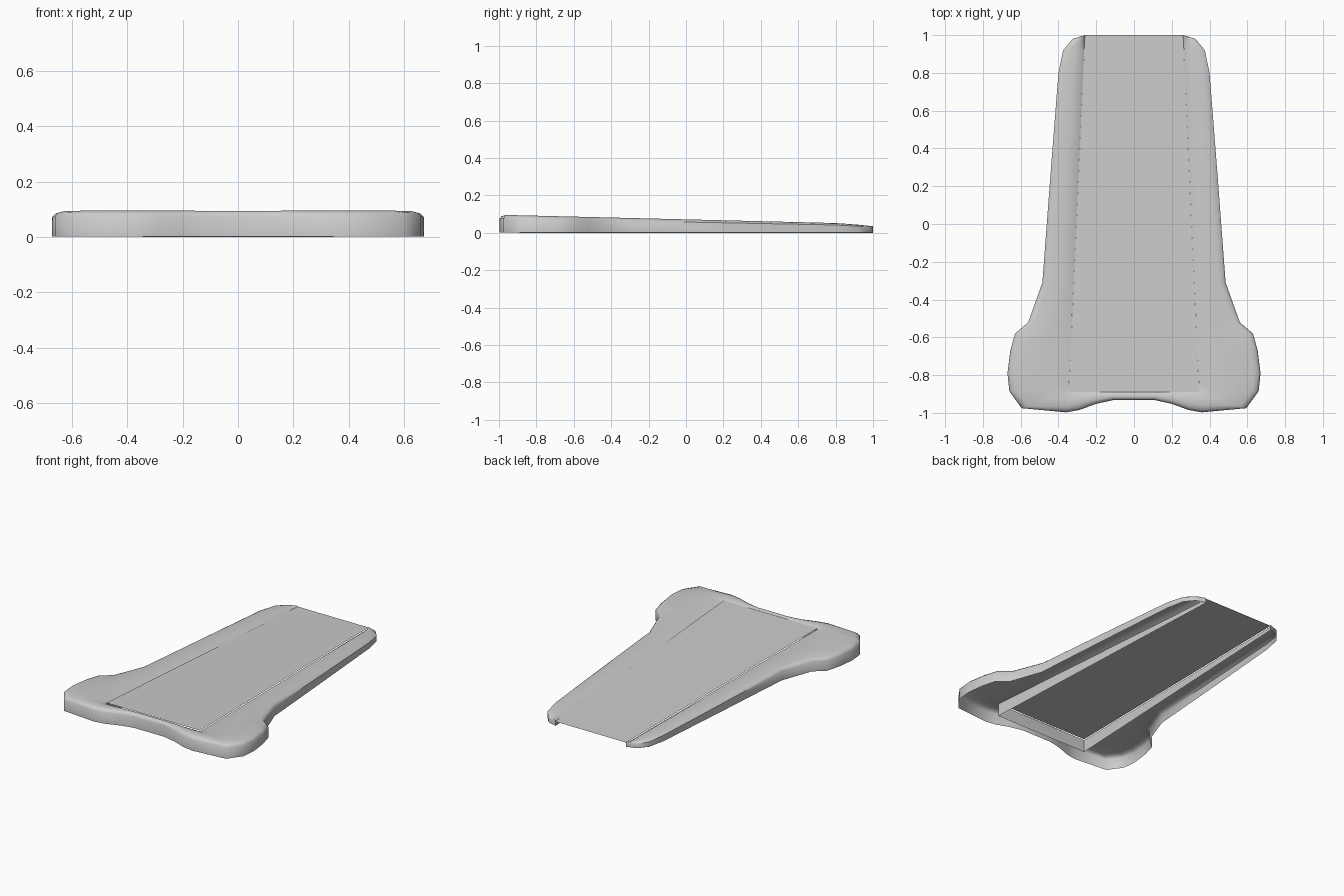
import bpy, bmesh
from mathutils import Vector
from math import radians

if "Cube" in bpy.data.objects:
    bpy.data.objects.remove(bpy.data.objects["Cube"])

# Right half: (outer outline point, matching point on the channel edge), back to front
HALF = [
    ((0.26, 1.00), (0.26, 1.00)), ((0.325, 0.98), (0.261, 0.98)),
    ((0.375, 0.92), (0.264, 0.92)), ((0.40, 0.80), (0.269, 0.80)),
    ((0.443, 0.25), (0.294, 0.25)), ((0.485, -0.31), (0.319, -0.31)),
    ((0.56, -0.52), (0.328, -0.50)), ((0.63, -0.58), (0.331, -0.58)),
    ((0.655, -0.67), (0.335, -0.67)), ((0.67, -0.79), (0.341, -0.79)),
    ((0.66, -0.885), (0.344, -0.86)), ((0.595, -0.975), (0.345, -0.89)),
    ((0.36, -0.997), (0.32, -0.89)), ((0.29, -0.985), (0.28, -0.89)),
    ((0.20, -0.952), (0.20, -0.89)), ((0.11, -0.932), (0.11, -0.89)),
]


def rim_height(y):
    if y < 0.85:
        return min(0.095, 0.095 - 0.0245 * (y + 0.95))
    return 0.051 - 0.016 * (y - 0.85) / 0.15


def plate_height(y):
    return 0.09 - 0.0318 * (y + 0.89)


def finish(name, bm, angle):
    bmesh.ops.remove_doubles(bm, verts=bm.verts, dist=0.0005)
    me = bpy.data.meshes.new(name)
    bm.to_mesh(me)
    bm.free()
    ob = bpy.data.objects.new(name, me)
    bpy.context.collection.objects.link(ob)
    bpy.context.view_layer.objects.active = ob
    ob.select_set(True)
    bpy.ops.object.shade_smooth_by_angle(angle=radians(angle))
    ob.select_set(False)


def section(outer, inner):
    """Cross-section of the rim: outer wall, rounded top, channel wall."""
    o, i = Vector(outer), Vector(inner)
    d = (i - o).length
    edge = min(0.35, 0.035 / d) if d > 0 else 0
    h = rim_height(o.y)
    low = min(plate_height(i.y) - 0.006, h)
    steps = [(0, 0.002), (0, h * 0.8), (edge * 0.35, h * 0.93), (edge, h),
             (0.6, h - 0.001), (0.82, h * 0.7 + low * 0.3), (1, low), (1, 0)]
    return [(*o.lerp(i, t), z) for t, z in steps]


# Hollow rim running round both sides and the front
pairs = HALF + [((-o[0], o[1]), (-i[0], i[1])) for o, i in reversed(HALF)]
bm = bmesh.new()
rows = [[bm.verts.new(p) for p in section(o, i)] for o, i in pairs]
for a, b in zip(rows, rows[1:]):
    for k in range(len(a) - 1):
        bm.faces.new((a[k], a[k + 1], b[k + 1], b[k]))
finish("hollow_rim", bm, 50)

# Sloping plate set into the channel
bm = bmesh.new()
corners = [(-0.345, -0.89), (0.345, -0.89), (0.26, 1.0), (-0.26, 1.0)]
bm.faces.new([bm.verts.new((x, y, plate_height(y))) for x, y in corners])
finish("sloping_plate", bm, 30)
